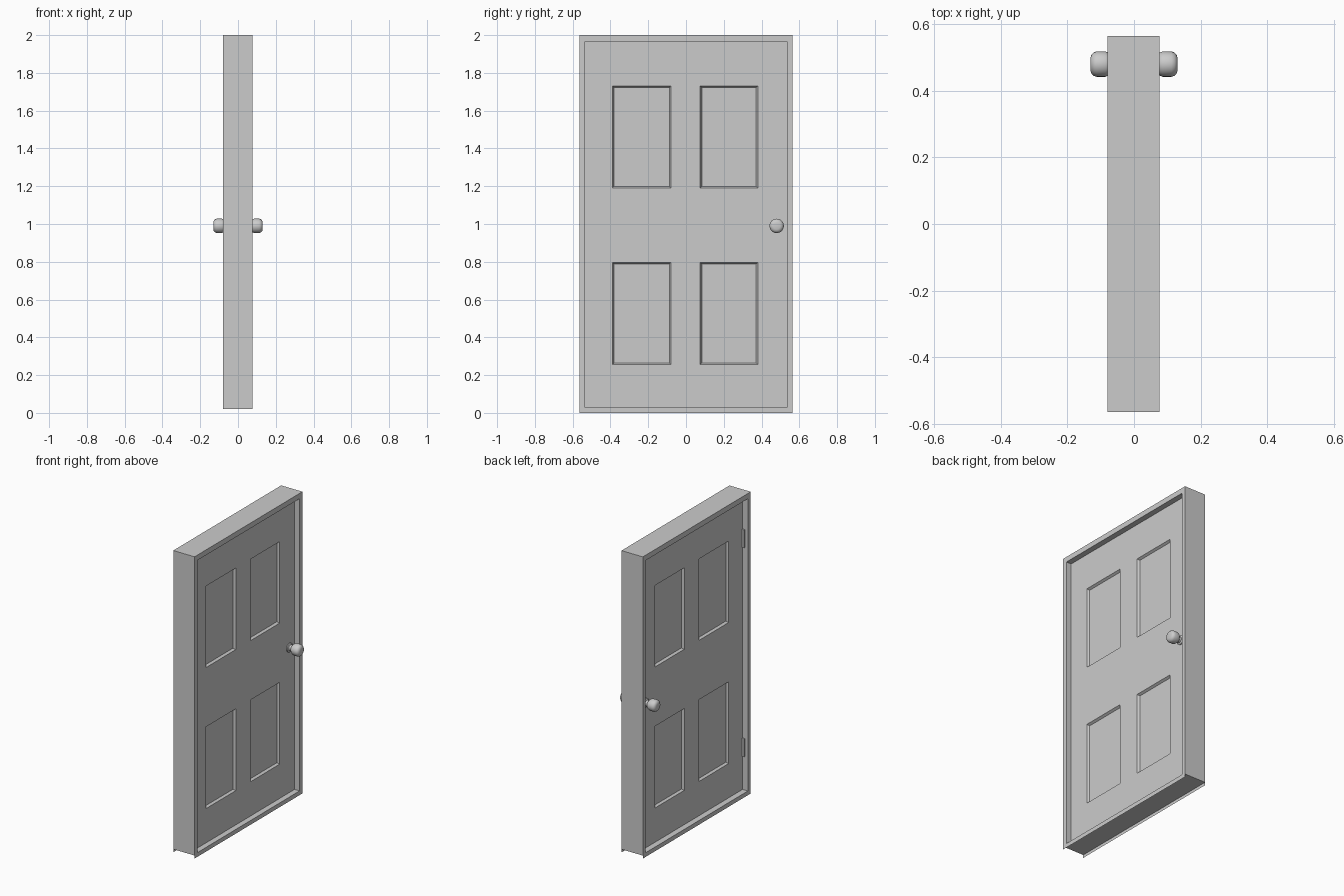
import bpy, bmesh, math
from mathutils import Matrix

if "Cube" in bpy.data.objects:
    bpy.data.objects.remove(bpy.data.objects["Cube"])

X0, X1 = -0.079, 0.077      # frame depth
W, H = 0.565, 2.0           # frame half width, height
IW, IB, IT = 0.535, 0.028, 1.965   # opening half width, bottom, top
LEAF = 0.04                 # half thickness of the door leaf


def finish(bm, name):
    me = bpy.data.meshes.new(name)
    bm.to_mesh(me)
    bm.free()
    ob = bpy.data.objects.new(name, me)
    bpy.context.collection.objects.link(ob)
    return ob


def box(name, lo, hi):
    bm = bmesh.new()
    bmesh.ops.create_cube(bm, size=1)
    for v in bm.verts:
        for i in range(3):
            v.co[i] = lo[i] if v.co[i] < 0 else hi[i]
    return finish(bm, name)


# Frame: two jambs, head and sill
box("jamb_hinge_side", (X0, -W, 0.02), (X1, -IW, H))
box("jamb_knob_side", (X0, IW, 0.02), (X1, W, H))
box("frame_head", (X0, -IW, IT), (X1, IW, H))
box("sill", (X0, -IW, 0.02), (X1, IW, IB))

# Thin skirts hanging below the sill on both faces
for name, x in (("skirt_front", X1), ("skirt_back", X0)):
    bm = bmesh.new()
    bm.faces.new([bm.verts.new((x, y, z)) for y, z in
                  ((-W, 0), (W, 0), (W, 0.02), (-W, 0.02))])
    finish(bm, name)

# Door leaf: a grid on each side with four sunken panels
ys = (-IW, -0.39, -0.08, 0.075, 0.38, IW)
zs = (IB, 0.255, 0.797, 1.19, 1.73, IT)
bm = bmesh.new()
for side in (-1, 1):
    g = [[bm.verts.new((side * LEAF, y, z)) for z in zs] for y in ys]
    panels = []
    for i in range(5):
        for j in range(5):
            q = [g[i][j], g[i + 1][j], g[i + 1][j + 1], g[i][j + 1]]
            f = bm.faces.new(q if side > 0 else q[::-1])
            if i in (1, 3) and j in (1, 3):
                panels.append(f)
    bm.normal_update()
    bmesh.ops.inset_individual(bm, faces=panels, thickness=0.012, depth=-0.015)
bmesh.ops.bridge_loops(bm, edges=[e for e in bm.edges if e.is_boundary])
bmesh.ops.recalc_face_normals(bm, faces=bm.faces[:])
finish(bm, "door_leaf")

# Knobs: lathed profile (distance from centre, radius)
profile = [(0.04, 0.03), (0.046, 0.03), (0.05, 0.02), (0.064, 0.02),
           (0.07, 0.028), (0.078, 0.035), (0.086, 0.038), (0.112, 0.038),
           (0.121, 0.035), (0.128, 0.028), (0.131, 0.018), (0.131, 0.0)]
for name, side in (("knob_front", 1), ("knob_back", -1)):
    bm = bmesh.new()
    vs = [bm.verts.new((side * x, r, 0)) for x, r in profile]
    es = [bm.edges.new(p) for p in zip(vs, vs[1:])]
    bmesh.ops.spin(bm, geom=vs + es, cent=(0, 0, 0), axis=(1, 0, 0),
                   angle=math.tau, steps=32)
    bmesh.ops.remove_doubles(bm, verts=bm.verts[:], dist=1e-5)
    bmesh.ops.recalc_face_normals(bm, faces=bm.faces[:])
    bmesh.ops.transform(bm, matrix=Matrix.Translation((0, 0.48, 0.99)), verts=bm.verts[:])
    ob = finish(bm, name)
    bpy.ops.object.select_all(action='DESELECT')
    ob.select_set(True)
    bpy.context.view_layer.objects.active = ob
    bpy.ops.object.shade_smooth_by_angle(angle=math.radians(50))

# Hinges on the back face
for name, z in (("lower_hinge", 0.25), ("upper_hinge", 1.635)):
    box(name, (-LEAF - 0.017, -IW, z), (-LEAF, -IW + 0.008, z + 0.12))
